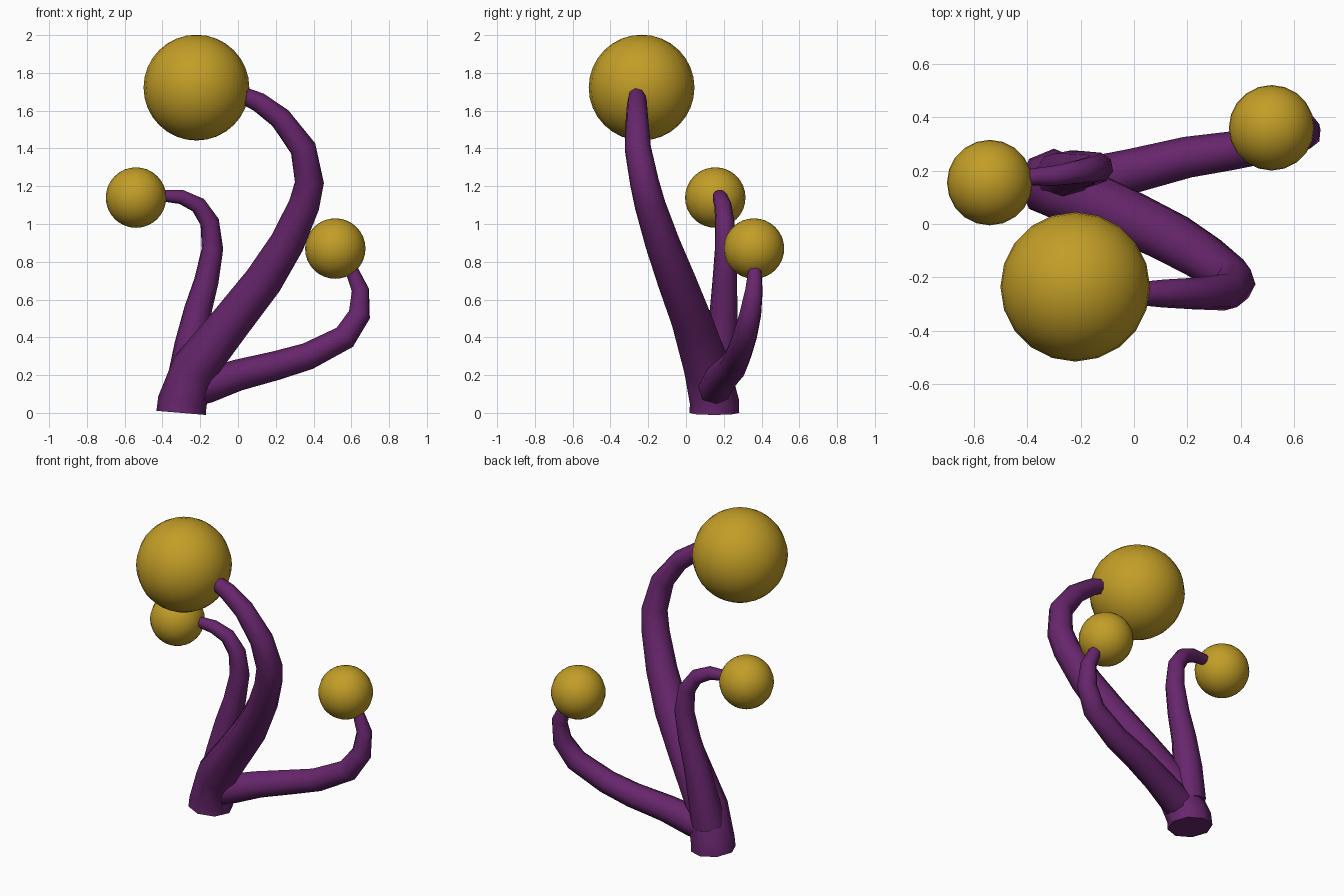
import bpy


def material(name, rgb):
    m = bpy.data.materials.new(name)
    m.diffuse_color = (*rgb, 1)
    return m


purple = material("purple", (0.135, 0.019, 0.15))
gold = material("gold", (0.54, 0.34, 0.02))


def stem(name, points):
    """Eight-sided tapering tube through (x, y, z, radius) points."""
    curve = bpy.data.curves.new(name + "_path", "CURVE")
    curve.dimensions = "3D"
    curve.bevel_depth = 1.0
    curve.bevel_resolution = 2
    curve.use_fill_caps = True
    spline = curve.splines.new("POLY")
    spline.points.add(len(points) - 1)
    for p, (x, y, z, r) in zip(spline.points, points):
        p.co = (x, y, z, 1)
        p.radius = r
    spline.use_smooth = True
    obj = bpy.data.objects.new(name, curve)
    bpy.context.collection.objects.link(obj)
    bpy.ops.object.select_all(action="DESELECT")
    obj.select_set(True)
    bpy.context.view_layer.objects.active = obj
    bpy.ops.object.convert(target="MESH")
    obj = bpy.context.object
    obj.name = name
    obj.data.materials.clear()
    obj.data.materials.append(purple)
    bpy.ops.object.shade_smooth_by_angle(angle=1.0)


def ball(name, centre, radius):
    bpy.ops.mesh.primitive_uv_sphere_add(segments=20, ring_count=16,
                                         radius=radius, location=centre)
    obj = bpy.context.object
    obj.name = name
    obj.data.materials.append(gold)
    bpy.ops.object.shade_smooth()


# Thick main stem, rising from the flat base and curling over to the left
stem("main_stem", [
    (-0.30, 0.15, 0.00, 0.132), (-0.295, 0.15, 0.06, 0.13),
    (-0.23, 0.11, 0.24, 0.122), (-0.03, 0.03, 0.49, 0.108),
    (0.135, -0.05, 0.70, 0.102), (0.26, -0.125, 0.90, 0.092),
    (0.35, -0.19, 1.10, 0.082), (0.378, -0.22, 1.22, 0.077),
    (0.345, -0.255, 1.40, 0.070), (0.225, -0.26, 1.56, 0.060),
    (0.11, -0.26, 1.645, 0.053), (0.03, -0.26, 1.68, 0.045)])

# Left side stem
stem("left_stem", [
    (-0.28, 0.17, 0.16, 0.10), (-0.25, 0.19, 0.36, 0.088),
    (-0.212, 0.20, 0.545, 0.075), (-0.167, 0.205, 0.70, 0.066),
    (-0.135, 0.21, 0.87, 0.058), (-0.15, 0.205, 1.01, 0.052),
    (-0.21, 0.195, 1.10, 0.046), (-0.30, 0.18, 1.143, 0.040),
    (-0.40, 0.175, 1.15, 0.032)])

# Right side stem, reaching out low and turning up
stem("right_stem", [
    (-0.26, 0.14, 0.12, 0.095), (-0.16, 0.16, 0.145, 0.092),
    (0.0, 0.20, 0.20, 0.083), (0.20, 0.25, 0.25, 0.077),
    (0.37, 0.275, 0.30, 0.072), (0.565, 0.31, 0.40, 0.067),
    (0.643, 0.34, 0.52, 0.060), (0.648, 0.36, 0.65, 0.048),
    (0.60, 0.365, 0.76, 0.036)])

# Balls on the stem tips
ball("large_ball", (-0.22, -0.235, 1.722), 0.28)
ball("left_ball", (-0.54, 0.155, 1.14), 0.16)
ball("right_ball", (0.515, 0.36, 0.87), 0.16)
